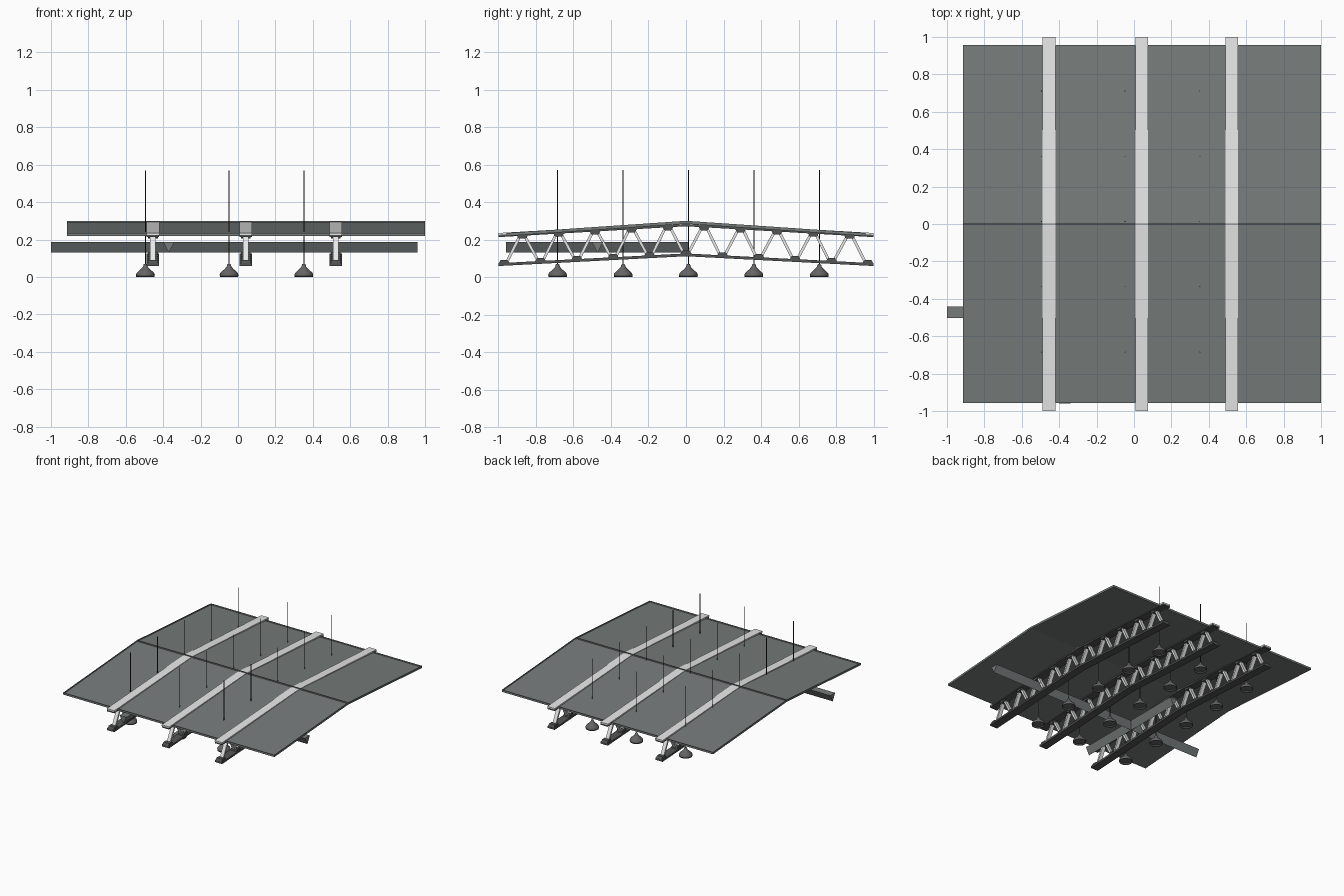
import bpy, bmesh, math
from mathutils import Vector

if "Cube" in bpy.data.objects:
    bpy.data.objects.remove(bpy.data.objects["Cube"])


def material(name, rgb):
    m = bpy.data.materials.new(name)
    m.diffuse_color = (*rgb, 1)
    m.use_nodes = True
    m.node_tree.nodes["Principled BSDF"].inputs["Base Color"].default_value = m.diffuse_color
    return m


ROOF = material("slate grey", (0.182, 0.2, 0.197))
LIGHT = material("light steel", (0.8, 0.8, 0.8))
DARK = material("dark steel", (0.085, 0.088, 0.087))
SHADE = material("lamp grey", (0.13, 0.13, 0.13))
CORD = material("cord black", (0.03, 0.03, 0.03))


def finish(name, bm, mat):
    bmesh.ops.recalc_face_normals(bm, faces=bm.faces)
    me = bpy.data.meshes.new(name)
    bm.to_mesh(me)
    bm.free()
    me.materials.append(mat)
    ob = bpy.data.objects.new(name, me)
    bpy.context.collection.objects.link(ob)
    return ob


def prism(bm, ring, shift):
    """Extrude a closed ring of points along a vector."""
    f = bm.faces.new([bm.verts.new(p) for p in ring])
    ext = bmesh.ops.extrude_face_region(bm, geom=[f])["geom"]
    bmesh.ops.translate(bm, vec=shift, verts=[g for g in ext if isinstance(g, bmesh.types.BMVert)])


def gable(name, x0, x1, half, ridge, slope, thick, mat):
    """Bent slab that peaks at y = 0."""
    bm = bmesh.new()
    eave = ridge - slope * half
    ring = [(-half, eave), (0, ridge), (half, eave),
            (half, eave - thick), (0, ridge - thick), (-half, eave - thick)]
    prism(bm, [(x0, y, z) for y, z in ring], (x1 - x0, 0, 0))
    return finish(name, bm, mat)


def bar(bm, a, b, wx, wt):
    """Rectangular strut in the y-z plane from a to b."""
    a, b = Vector(a), Vector(b)
    n = (b - a).normalized().cross(Vector((1, 0, 0))) * wt / 2
    s = Vector((wx / 2, 0, 0))
    prism(bm, [a - s - n, a + s - n, a + s + n, a - s + n], b - a)


# roof deck with a thin raised lip along the sides, eaves and ridge
RX0, RX1, RY, PITCH = -0.915, 1.0, 0.957, 0.068
gable("roof_deck", RX0, RX1, RY, 0.290, PITCH, 0.006, ROOF)
gable("roof_lip_left", RX0, RX0 + 0.003, RY, 0.300, PITCH, 0.016, ROOF)
gable("roof_lip_right", RX1 - 0.003, RX1, RY, 0.300, PITCH, 0.016, ROOF)
for name, y in (("front", -RY + 0.0015), ("ridge", 0), ("back", RY - 0.0015)):
    bm = bmesh.new()
    z = 0.300 - PITCH * abs(y)
    ring = [(y - 0.0015, z), (y + 0.0015, z), (y + 0.0015, z - 0.016), (y - 0.0015, z - 0.016)]
    prism(bm, [(RX0, a, b) for a, b in ring], (RX1 - RX0, 0, 0))
    finish(f"roof_lip_{name}", bm, ROOF)

# roof trusses
SLOPE_T, SLOPE_B = 0.058, 0.052


def top_z(y):
    return 0.271 - SLOPE_T * abs(y)


def bottom_z(y):
    return 0.126 - SLOPE_B * abs(y)


for i, x in enumerate((-0.455, 0.042, 0.523)):
    n = i + 1
    gable(f"top_chord_cap_{n}", x - 0.034, x + 0.034, 1.0, 0.293, SLOPE_T, 0.010, LIGHT)
    gable(f"top_chord_{n}", x - 0.033, x + 0.033, 1.0, 0.283, SLOPE_T, 0.012, DARK)
    gable(f"bottom_chord_{n}", x - 0.033, x + 0.033, 1.0, 0.126, SLOPE_B, 0.015, DARK)
    web, plates = bmesh.new(), bmesh.new()
    low = [k * 0.194 for k in range(-5, 6)]
    high = [(a + b) / 2 for a, b in zip(low, low[1:])]
    for k, y in enumerate(high):
        for e in (low[k], low[k + 1]):
            s = 0.012 if e > y else -0.012
            bar(web, (x, e - s, bottom_z(e)), (x, y + s, top_z(y)), 0.03, 0.015)
    # gusset plates at the joints
    for nodes, zf, d in ((low, bottom_z, 1), (high, top_z, -1)):
        for y in nodes:
            z, h, w = zf(y), 0.016 * d, 0.03
            ring = [(max(-1, y - w), z - 0.003 * d), (min(1, y + w), z - 0.003 * d),
                    (y + 0.018, z + h), (y - 0.018, z + h)]
            prism(plates, [(x - 0.026, a, b) for a, b in ring], (0.052, 0, 0))
    finish(f"truss_diagonals_{n}", web, LIGHT)
    finish(f"gusset_plates_{n}", plates, DARK)

# triangular service beams
TRI = [(-0.031, 0.188), (0.031, 0.188), (0, 0.130)]
bm = bmesh.new()
prism(bm, [(-1.0, -0.472 + a, z) for a, z in TRI], (1.96, 0, 0))
finish("cross_beam", bm, ROOF)
bm = bmesh.new()
prism(bm, [(-0.37 + a, -0.96, z) for a, z in TRI], (0, 0.975, 0))
finish("long_beam", bm, ROOF)

# pendant lamps
PROFILE = [(0.043, 0.012), (0.049, 0.0), (0.050, 0.012), (0.046, 0.022),
           (0.024, 0.042), (0.013, 0.054), (0.009, 0.068), (0.0, 0.070)]


def lathe(bm, profile, x, y, sides):
    rings = [[bm.verts.new((x + r * math.cos(2 * math.pi * k / sides),
                            y + r * math.sin(2 * math.pi * k / sides), z))
              for k in range(sides)] for r, z in profile]
    for p, q in zip(rings, rings[1:]):
        for k in range(sides):
            j = (k + 1) % sides
            bm.faces.new((p[k], p[j], q[j], q[k]))
    bm.faces.new(rings[0])
    bmesh.ops.remove_doubles(bm, verts=rings[-1], dist=1e-5)


for i, x in enumerate((-0.495, -0.048, 0.352)):
    for j, y in enumerate((-0.685, -0.335, 0.013, 0.362, 0.711)):
        bm = bmesh.new()
        lathe(bm, PROFILE, x, y, 24)
        ob = finish(f"lamp_shade_{i + 1}_{j + 1}", bm, SHADE)
        for p in ob.data.polygons:
            p.use_smooth = len(p.vertices) < 5
        bm = bmesh.new()
        lathe(bm, [(0.0025, 0.066), (0.0025, 0.57), (0, 0.57)], x, y, 8)
        finish(f"lamp_cord_{i + 1}_{j + 1}", bm, CORD)
